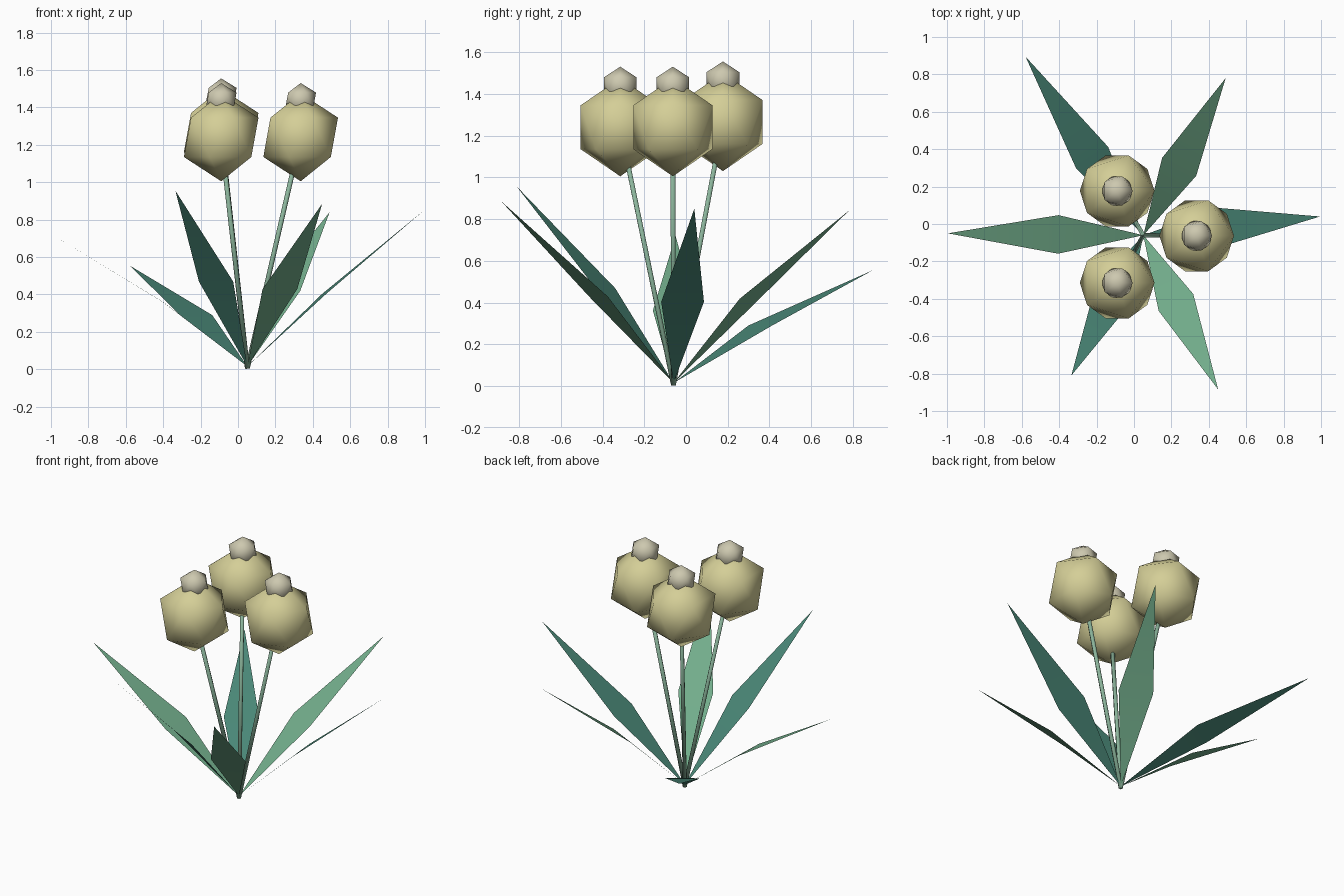
import bpy
import bmesh
from mathutils import Vector, Matrix

cube = bpy.data.objects.get("Cube")
if cube:
    bpy.data.objects.remove(cube, do_unlink=True)


def material(name, rgb):
    mat = bpy.data.materials.new(name)
    mat.use_nodes = True
    mat.diffuse_color = (*rgb, 1)
    mat.node_tree.nodes["Principled BSDF"].inputs["Base Color"].default_value = (*rgb, 1)
    return mat


PETAL = material("pale yellow", (0.66, 0.62, 0.31))
TIP = material("cream grey", (0.61, 0.58, 0.43))
STEM = material("stem green", (0.26, 0.46, 0.33))
LIGHT_LEAF = material("light leaf green", (0.17, 0.42, 0.26))
TEAL_LEAF = material("teal leaf green", (0.07, 0.25, 0.19))


def finish(bm, name, mat):
    for face in bm.faces:
        face.smooth = True
    mesh = bpy.data.meshes.new(name)
    bm.to_mesh(mesh)
    bm.free()
    mesh.materials.append(mat)
    obj = bpy.data.objects.new(name, mesh)
    bpy.context.collection.objects.link(obj)
    return obj


def ball(name, centre, width, height, mat):
    bm = bmesh.new()
    bmesh.ops.create_icosphere(bm, subdivisions=1, radius=1)
    bmesh.ops.scale(bm, vec=(width, width, height), verts=bm.verts)
    bmesh.ops.translate(bm, vec=centre, verts=bm.verts)
    finish(bm, name, mat)


def stem(name, start, end, radius):
    axis = end - start
    bm = bmesh.new()
    turn = axis.to_track_quat("Z", "Y").to_matrix().to_4x4()
    bmesh.ops.create_cone(
        bm, cap_ends=True, segments=6, radius1=radius, radius2=radius, depth=axis.length,
        matrix=Matrix.Translation((start + end) / 2) @ turn)
    finish(bm, name, STEM)


def leaf(name, base, tip, mat, lift, half_width=0.103):
    # Two triangles meeting at a raised, widest middle
    along = tip - base
    side = Vector((-along.y, along.x, 0)).normalized() * half_width
    middle = base + along * 0.435 + Vector((0, 0, lift))
    bm = bmesh.new()
    b, l, t, r = [bm.verts.new(p) for p in (base, middle + side, tip, middle - side)]
    bm.faces.new((b, r, l))
    bm.faces.new((l, r, t))
    finish(bm, name, mat)


ROOT = Vector((0.05, -0.06, 0.005))

# Flowers: stem, bulb and small tip
for label, centre in {
    "left": Vector((0.335, -0.063, 1.24)),
    "back": Vector((-0.09, 0.177, 1.265)),
    "front": Vector((-0.09, -0.315, 1.24)),
}.items():
    stem(label + "_stem", ROOT, centre, 0.013)
    ball(label + "_bulb", centre, 0.223, 0.235, PETAL)
    ball(label + "_bulb_tip", centre + Vector((0, 0, 0.198)), 0.092, 0.092, TIP)

# Leaves: alternate colours around the root
leaves = [
    ("left_leaf", (0.995, 0.04, 0.85), 0.025),
    ("back_left_leaf", (0.49, 0.78, 0.84), 0.045),
    ("back_right_leaf", (-0.58, 0.895, 0.555), 0.04),
    ("right_leaf", (-0.995, -0.05, 0.72), 0.04),
    ("front_right_leaf", (-0.335, -0.81, 0.955), 0.045),
    ("front_left_leaf", (0.45, -0.885, 0.885), 0.035),
]
for i, (name, tip, lift) in enumerate(leaves):
    leaf(name, ROOT + Vector((0, 0, 0.01)), Vector(tip),
         LIGHT_LEAF if i % 2 else TEAL_LEAF, lift)
